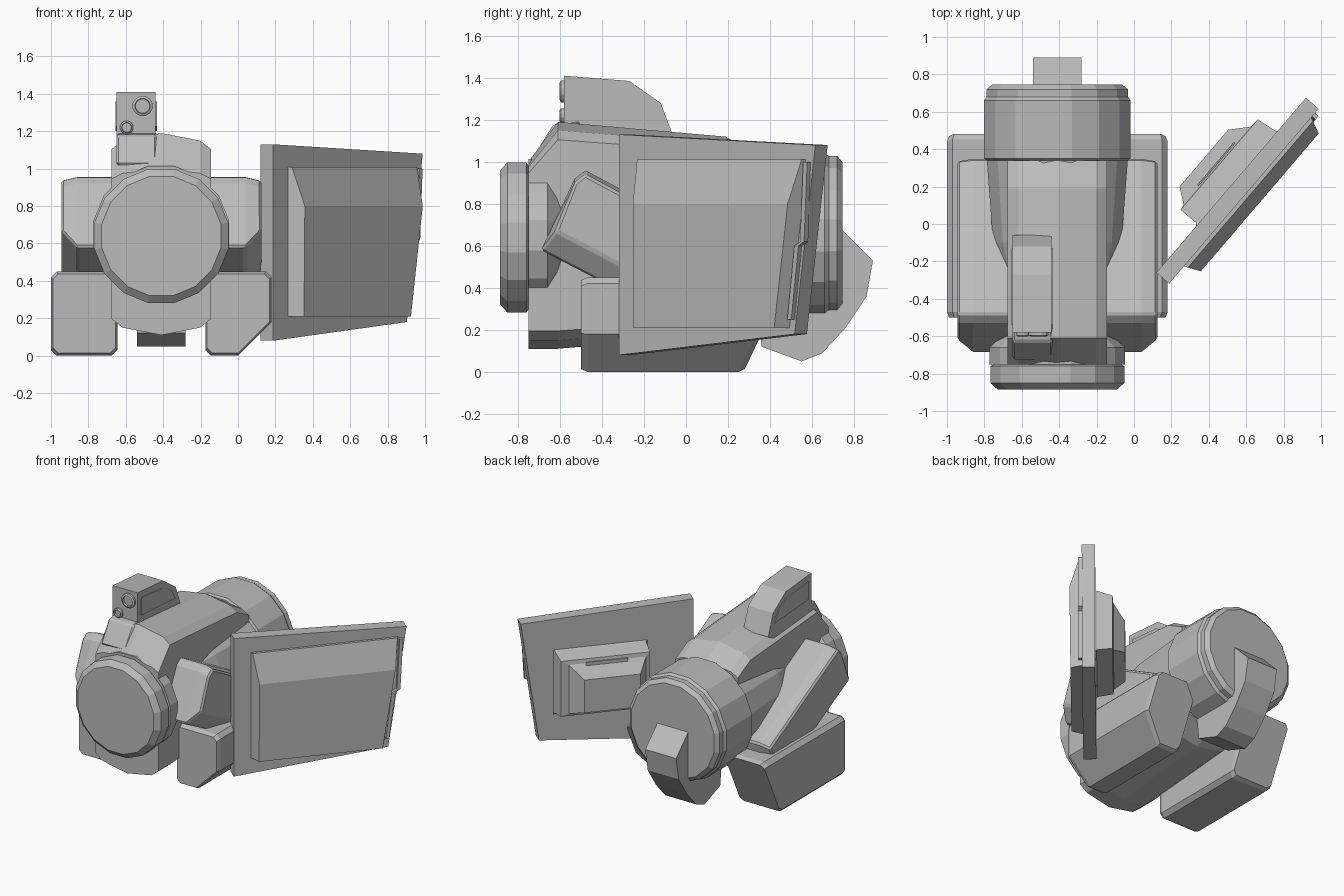
import bpy, bmesh
from math import sin, cos, pi
from mathutils import Vector

if "Cube" in bpy.data.objects:
    bpy.data.objects.remove(bpy.data.objects["Cube"])

grey = bpy.data.materials.new("plain_grey")
grey.use_nodes = True
grey.diffuse_color = (0.5, 0.5, 0.5, 1)
grey.node_tree.nodes["Principled BSDF"].inputs["Base Color"].default_value = (0.5, 0.5, 0.5, 1)

CX, CZ = -0.41, 0.65          # body axis


def loft(name, rings, bevel=0):
    """Bridge matching rings of points and cap both ends."""
    bm = bmesh.new()
    loops = [[bm.verts.new(p) for p in ring] for ring in rings]
    n = len(loops[0])
    for a, b in zip(loops, loops[1:]):
        for i in range(n):
            j = (i + 1) % n
            bm.faces.new((a[i], a[j], b[j], b[i]))
    bm.faces.new(loops[0])
    bm.faces.new(loops[-1])
    bmesh.ops.recalc_face_normals(bm, faces=bm.faces)
    mesh = bpy.data.meshes.new(name)
    bm.to_mesh(mesh)
    bm.free()
    mesh.materials.append(grey)
    obj = bpy.data.objects.new(name, mesh)
    bpy.context.collection.objects.link(obj)
    if bevel:
        mod = obj.modifiers.new("edge", "BEVEL")
        mod.width, mod.segments = bevel, 1
    return obj


def lathe(name, stations, x=CX, z=CZ, sides=16):
    """Faceted round part along y from (y, radius) stations."""
    return loft(name, [[(x + r * cos(2 * pi * (i + .5) / sides), y, z + r * sin(2 * pi * (i + .5) / sides))
                        for i in range(sides)] for y, r in stations])


def slab(name, profile, x0, x1, bevel=0):
    """Side profile (y, z) extruded across x."""
    return loft(name, [[(x, y, z) for y, z in profile] for x in (x0, x1)], bevel)


# Main barrel: round section with flattened sides and a sloping top
half = [(0, .54), (.207, .5), (.265, .455), (.265, -.455), (.207, -.5), (0, -.54)]
section = half + [(-x, z) for x, z in half[-2:0:-1]]
loft("barrel", [[(CX + x, y, CZ + (z * top if z > 0 else z * low)) for x, z in section]
                for y, top, low in ((-.75, .65, 1), (-.61, 1, 1), (.19, .87, .87), (.34, .7, .7))])
lathe("barrel_core", [(-.75, .37), (-.66, .37), (-.58, .28), (-.4, .28), (-.1, .35), (.35, .385)])
lathe("front_drum", [(-.74, .33), (-.76, .365), (-.85, .365), (-.885, .325)], z=.64)
lathe("rear_drum", [(.33, .37), (.35, .4), (.66, .4), (.68, .385), (.72, .385), (.745, .355)])

# Curved tail behind and under the rear drum
slab("tail_hook", [(.7, .7), (.74, .68), (.89, .53), (.86, .36), (.76, .21), (.65, .09),
                   (.55, .05), (.36, .12), (.34, .3), (.7, .35)], -.54, -.28)

# Sighting box on top
scope = [(-.58, 1.41), (-.27, 1.385), (-.12, 1.28), (-.06, 1.12), (-.2, 1.05), (-.58, 1.05)]
slab("scope_housing", scope, -.65, -.44)
window = [(-.54, 1.36), (-.28, 1.335), (-.18, 1.28), (-.13, 1.2), (-.54, 1.225)]
slab("scope_side_windows", window, -.656, -.434)
for name, x, z, r in (("large_lens", -.51, 1.335, .055), ("small_lens", -.595, 1.22, .036)):
    lathe(name, [(-.57, r), (-.595, r), (-.602, r * .75), (-.59, r * .7)], x, z, 12)
slab("scope_foot", [(-.73, 1.02), (-.63, 1.18), (-.5, 1.2), (-.5, 1.0)], -.65, -.435, .012)

# Arms and lower boxes on both sides
for side, label in ((1, "left"), (-1, "right")):
    arm = [(-.69, .58), (-.53, .92), (-.48, .96), (.35, .52), (.32, .36), (0, .22)]
    arm_outer = [(-.62, .67), (-.53, .9), (-.48, .94), (.34, .5), (.3, .42), (.05, .32)]
    loft(label + "_upper_arm", [[(CX + side * d, y, z) for y, z in ring] for d, ring in
                                ((.2, arm), (.45, arm), (.535, arm_outer))], .012)
    foot = [(.235, .03), (.265, 0), (.56, 0), (.59, .03), (.59, .42), (.56, .45), (.265, .45), (.235, .42)]
    if side > 0:      # the left box has a wide lower chamfer
        foot[2:4] = [(.41, 0), (.59, .18)]
    rings = []
    for y, k, lean in ((-.5, .94, 0), (-.47, 1, 0), (.25, 1, .45), (.28, .94, .45)):
        rings.append([(CX + side * (.41 + (d - .41) * k), y + lean * z, .225 + (z - .225) * k)
                      for d, z in foot])
    loft(label + "_lower_box", rings)

# Angled shield: t runs along it, s points outward
along, outward = Vector((.65, .76, 0)), Vector((.76, -.65, 0))


def place(t, s, z):
    return along * t + outward * s + Vector((0, 0, z))


outline = [(-.12, 1.13), (1.11, 1.08), (.98, .18), (-.12, .08)]
loft("shield_plate", [[place(t, s, z) for t, z in outline] for s in (.26, .35)])
panel = [(.21, .04, .43, .92, .95), (.8, .04, .436, 1.01, 1.03), (1.01, .01, .37, 1.04, 1.05)]
loft("shield_front_panel", [[place(0, .345, z), place(a, s, z), place(b, s, z), place(c, .345, z)]
                            for z, a, s, b, c in panel])
loft("shield_edge_strip", [[place(t, s, z) for t, s in
                            ((e, .345), (e, .375), (e + .025, .375), (e + .025, .345))]
                           for e, z in ((.955, .25), (1, .6), (1.035, .62), (1.055, 1))])

# Stepped mount on the back of the shield
back = [(.265, .2, .88, .36, .86), (.25, .22, .87, .38, .85), (.14, .22, .855, .4, .82),
        (.135, .25, .8, .42, .79), (.055, .31, .71, .45, .7)]
loft("shield_mount", [[place(t, s, z) for t, z in ((a, lo), (b, lo), (b, hi), (a, hi))]
                      for s, a, b, lo, hi in back])
loft("mount_slot", [[place(t, s, z) for t in (.38, .68) for s in ((.13, .122) if t < .5 else (.122, .13))]
                    for z in (.77, .8)])
